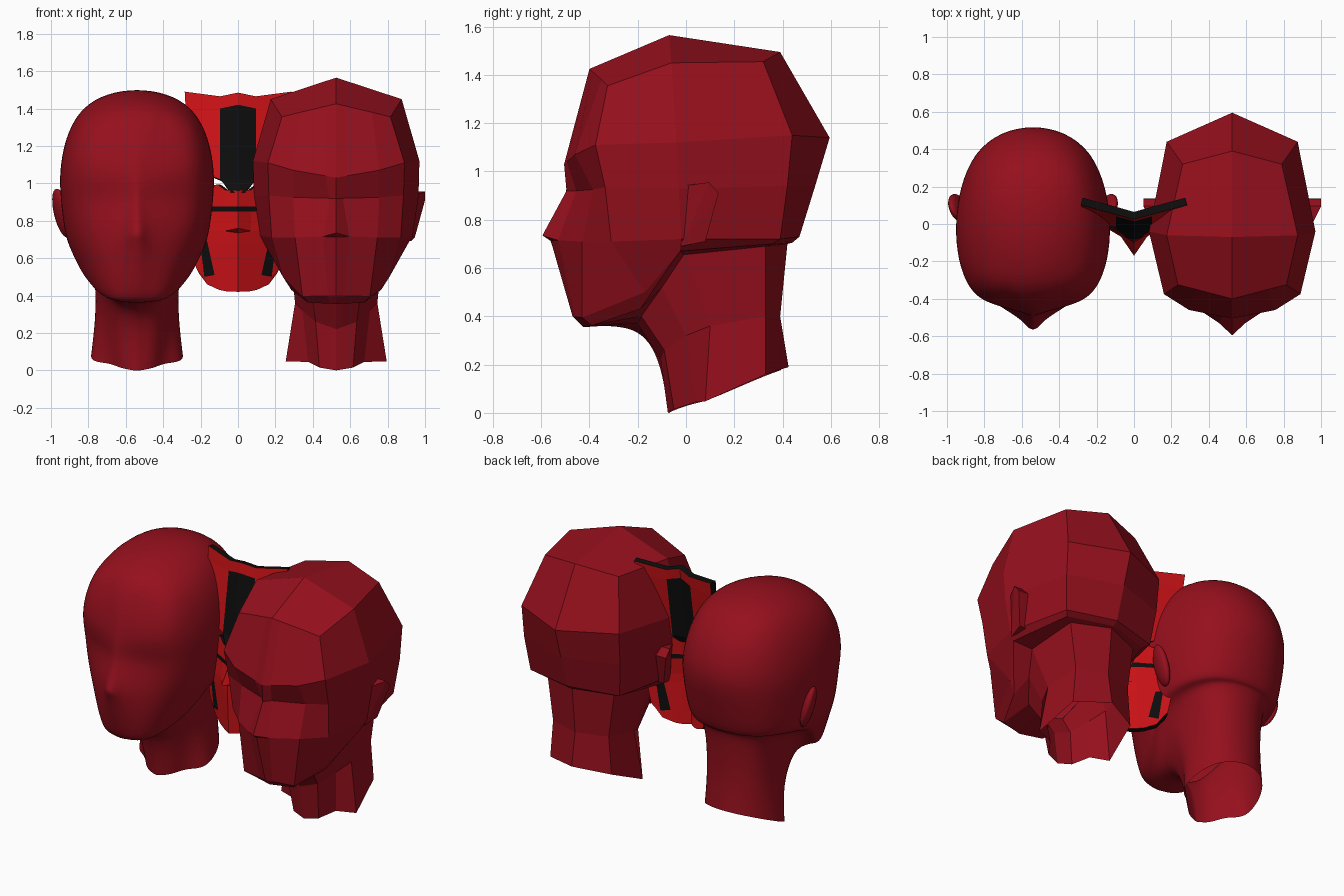
import bpy, bmesh
from mathutils import Matrix, Vector

if "Cube" in bpy.data.objects:
    bpy.data.objects.remove(bpy.data.objects["Cube"])


def material(name, rgb):
    m = bpy.data.materials.new(name)
    m.diffuse_color = (*rgb, 1)
    m.use_nodes = True
    m.node_tree.nodes["Principled BSDF"].inputs["Base Color"].default_value = m.diffuse_color
    return m


HEAD = material("dark_red", (0.30, 0.005, 0.012))
RED = material("bright_red", (0.60, 0.006, 0.008))
BLACK = material("black", (0.004, 0.004, 0.004))


def finish(name, bm, loc, mats, smooth=False):
    """Turn a half bmesh into a mirrored object."""
    me = bpy.data.meshes.new(name)
    bm.to_mesh(me)
    bm.free()
    ob = bpy.data.objects.new(name, me)
    bpy.context.collection.objects.link(ob)
    ob.location = loc
    for m in mats:
        me.materials.append(m)
    for p in me.polygons:
        p.use_smooth = smooth
    ob.modifiers.new("mirror", 'MIRROR')
    return ob


def grid(rows, cap=None, is_black=lambda r, c: False):
    """Skin rows of points; equal points are shared, None leaves a hole."""
    bm, seen = bmesh.new(), {}

    def vert(p):
        p = tuple(p)
        if p not in seen:
            seen[p] = bm.verts.new(p)
        return seen[p]

    for r in range(len(rows) - 1):
        for c in range(len(rows[0]) - 1):
            quad = (rows[r][c], rows[r + 1][c], rows[r + 1][c + 1], rows[r][c + 1])
            if None in quad:
                continue
            vs = list(dict.fromkeys(vert(p) for p in quad))
            if len(vs) > 2:
                bm.faces.new(vs).material_index = int(is_black(r, c))
    for pts in cap or []:
        bm.faces.new([vert(p) for p in pts])
    return bm


# Head half-rings, from the front middle round to the back middle
crown = [(0, -.40, 1.425), (.19, -.35, 1.38), (.29, -.325, 1.355),
         (.35, -.06, 1.45), (.265, .32, 1.455), (0, .39, 1.495)]
brow = [(0, -.505, 1.03), (.23, -.46, 1.07), (.365, -.375, 1.11),
        (.445, -.04, 1.12), (.35, .44, 1.15), (0, .595, 1.14)]
eyes = [(0, -.495, .92), (.035, -.455, .92), (.23, -.385, .925), (.36, -.335, .935),
        (.44, -.03, .93), (.345, .42, .94), (0, .535, .94)]
nose = [(0, -.595, .735), (.07, -.53, .715), (.22, -.43, .71), (.345, -.31, .71),
        (.41, -.02, .72), (.32, .39, .72), (0, .47, .73)]
lip = [(0, -.56, .712)] + nose[1:]
jaw = [(0, -.47, .40), (.18, -.43, .395), (.285, -.17, .50),
       (.38, -.025, .67), (.29, .36, .70), (0, .44, .705)]
under = [(0, -.425, .355), (.15, -.39, .362), (.24, -.19, .43)] + jaw[3:]
neck_top = [(0, -.20, .37), (.13, -.185, .40), (.20, -.10, .52),
            (.25, -.01, .655), (.24, .33, .69), (0, .42, .70)]
neck_mid = [(0, -.105, .22), (.11, -.09, .26), (.18, 0, .32),
            (.22, .10, .36), (.20, .33, .40), (0, .39, .40)]
neck_base = [(0, -.075, 0), (.09, -.05, .015), (.15, .04, .045),
             (.27, .08, .048), (.22, .33, .16), (0, .425, .19)]


def with_nose_column(ring):
    if len(ring) == 7:
        return ring
    return [ring[0], tuple(Vector(ring[0]).lerp(ring[1], .25))] + ring[1:]


def head(name, loc, smooth):
    rings = [with_nose_column(r) for r in (crown, brow, eyes, nose, lip, jaw, under,
                                           neck_top, neck_mid, neck_base)]
    top, apex = rings[0], (0, -.07, 1.565)
    caps = [[apex] + top[:5], [apex] + top[4:]]
    ob = finish(name, grid(rings, caps), loc, [HEAD], smooth)
    if smooth:
        sub = ob.modifiers.new("subdivision", 'SUBSURF')
        sub.levels = sub.render_levels = 3


head("faceted_head", (.525, 0, 0), False)
head("smooth_head", (-.54, 0, -.003), True)

# Faceted ears: wedges flaring out towards the back
bm = bmesh.new()
for p in [(.42, -.015, .94), (.40, -.02, .69), (.475, .095, .955), (.475, .135, .91),
          (.42, .08, .71), (.38, .095, .955), (.36, .135, .91), (.36, .08, .71)]:
    bm.verts.new(p)
bmesh.ops.convex_hull(bm, input=bm.verts[:])
bmesh.ops.dissolve_limit(bm, angle_limit=.02, verts=bm.verts[:], edges=bm.edges[:])
finish("faceted_ears", bm, (.525, 0, 0), [HEAD])

# Smooth ears: tilted ellipsoids
bm = bmesh.new()
tilt = Matrix.Rotation(-.4, 4, 'Z') @ Matrix.Rotation(.25, 4, 'Y')
bmesh.ops.create_uvsphere(bm, u_segments=20, v_segments=14, radius=1,
                          matrix=Matrix.Translation((.40, .085, .84)) @ tilt
                          @ Matrix.Diagonal((.035, .08, .135, 1)))
finish("smooth_ears", bm, (-.54, 0, 0), [HEAD], True)


def mask(name, rows, sweep, is_black):
    """Rows are (middle y, side y, [(x, z)...]); sides sweep back with x."""
    pts = [[p and (p[0], ym if p[0] == 0 else ys + sweep * p[0], p[1]) for p in line]
           for ym, ys, line in rows]
    ob = finish(name, grid(pts, None, is_black), (0, 0, 0), [RED, BLACK])
    sol = ob.modifiers.new("thickness", 'SOLIDIFY')
    sol.thickness, sol.offset, sol.material_offset_rim = .04, -1, 1


# Mask forehead with black centre strip
mask("mask_forehead", [
    (.025, .025, [(0, 1.485), (.095, 1.465), (.285, 1.49)]),
    (.015, .015, [(0, 1.42), (.095, 1.40), (.28, 1.40)]),
    (-.045, -.045, [(0, 1.02), (.095, 1.02), (.25, 1.08)]),
    (-.085, -.085, [(0, .95), (.04, .955), None]),
], .27, lambda r, c: c == 0 and r > 0)

# Mask lower face with nose, black bar and cheek slots
cheek = [(.07, .745), (.16, .75), (.20, .75), (.245, .75)]
bar_x = (0, .07, .13, .18, .235)
mask("mask_lower_face", [
    (-.09, -.09, [(0, .96), (.07, .965), (.11, .995), (.16, .98), (.22, 1.0)]),
    (-.10, -.10, [(x, .877) for x in bar_x]),
    (-.10, -.10, [(x, .85) for x in bar_x]),
    (-.17, -.11, [(0, .76)] + cheek),
    (-.11, -.11, [(0, .735)] + cheek),
    (-.11, -.11, [(0, .69), (.07, .69), (.165, .69), (.205, .70), (.25, .68)]),
    (-.10, -.10, [(0, .51), (.07, .51), (.125, .51), (.18, .50), (.225, .55)]),
    (-.095, -.095, [(0, .42), (.06, .422), (.10, .43), (.165, .46), (.21, .52)]),
], .6, lambda r, c: r == 1 or (r == 5 and c == 2))
